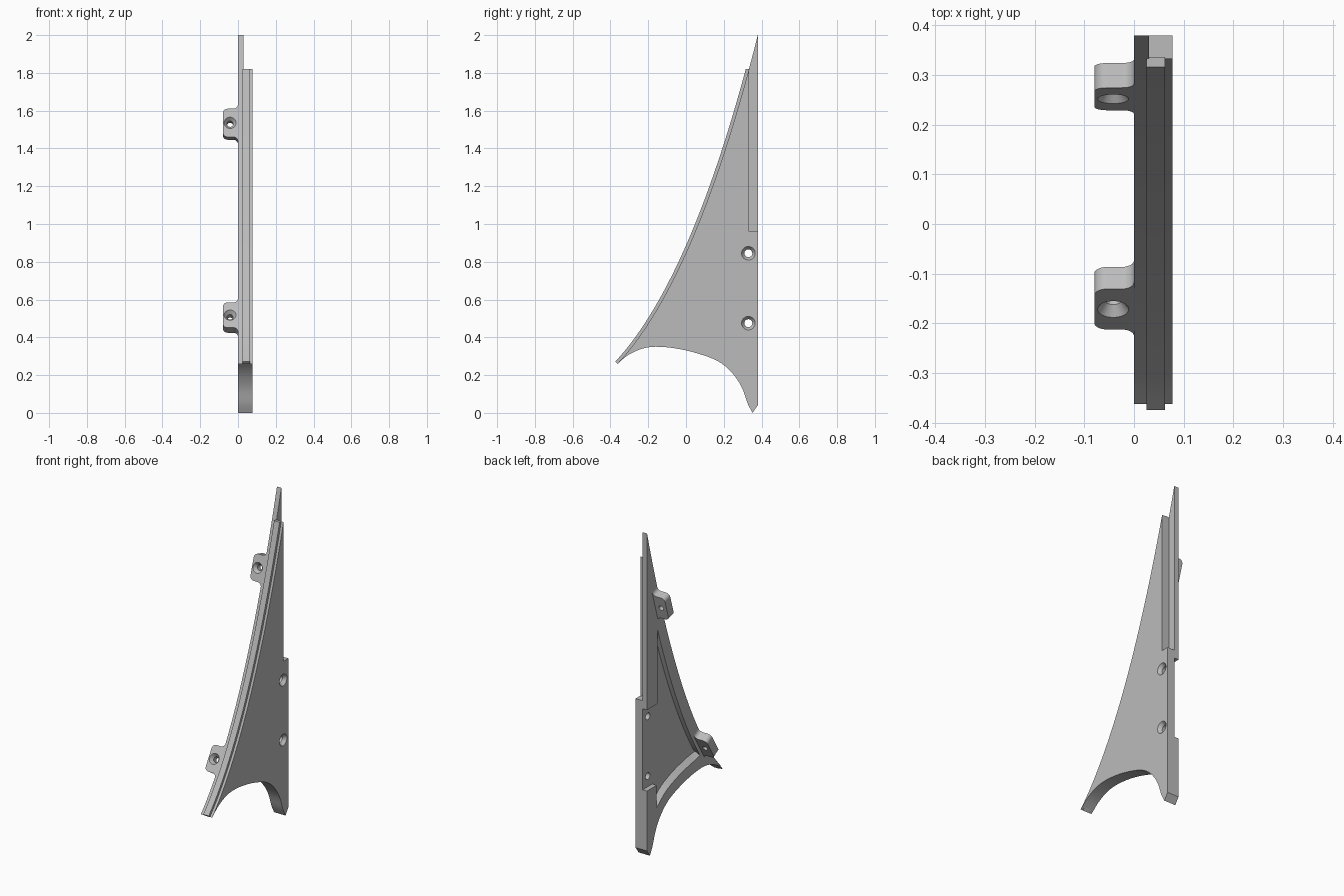
import bpy, bmesh
from math import radians, sin, cos, pi
from mathutils import Matrix, Vector

if "Cube" in bpy.data.objects:
    bpy.data.objects.remove(bpy.data.objects["Cube"])

grey = bpy.data.materials.new("light grey")
grey.use_nodes = True
grey.diffuse_color = (0.5, 0.5, 0.5, 1)
grey.node_tree.nodes["Principled BSDF"].inputs["Base Color"].default_value = (0.5, 0.5, 0.5, 1)

THICK, STEP = 0.078, 0.03
A, B, C = Vector((-0.363, 0.26)), Vector((0.055, 0.71)), Vector((0.38, 2.0))


def edge(t, off=0.0):
    """Point (y, z) on the curved front edge, pushed outwards by off."""
    p = A * (1 - t) ** 2 + B * 2 * t * (1 - t) + C * t * t
    d = tangent(t)
    return p + Vector((-d.y, d.x)) * off


def tangent(t):
    return ((B - A) * (1 - t) + (C - B) * t).normalized()


def sweep(t0, t1, off, n=28):
    return [edge(t0 + (t1 - t0) * i / n, off) for i in range(n + 1)]


def smooth(pts, n=4):
    """Catmull-Rom curve through the points."""
    v = [Vector(p) for p in pts]
    v = [2 * v[0] - v[1]] + v + [2 * v[-1] - v[-2]]
    out = []
    for a, b, c, d in zip(v, v[1:], v[2:], v[3:]):
        for i in range(n):
            t = i / n
            out.append(0.5 * (2 * b + (c - a) * t + (2 * a - 5 * b + 4 * c - d) * t * t
                              + (3 * b - a - 3 * c + d) * t ** 3))
    return out + [v[-2]]


def finish(name, bm):
    bmesh.ops.recalc_face_normals(bm, faces=bm.faces)
    me = bpy.data.meshes.new(name)
    bm.to_mesh(me)
    bm.free()
    me.materials.append(grey)
    ob = bpy.data.objects.new(name, me)
    bpy.context.collection.objects.link(ob)
    return ob


def loft(name, ring_a, ring_b):
    """Solid between two matching rings of 3D points."""
    bm = bmesh.new()
    a = [bm.verts.new(p) for p in ring_a]
    b = [bm.verts.new(p) for p in ring_b]
    bm.faces.new(a)
    bm.faces.new(b)
    for i in range(len(a)):
        j = (i + 1) % len(a)
        bm.faces.new((a[i], a[j], b[j], b[i]))
    return finish(name, bm)


def slab(name, pts, x0, x1):
    return loft(name, [(x0, *p) for p in pts], [(x1, *p) for p in pts])


def box(x0, x1, y0, y1, z0, z1):
    return slab("cutter", [(y0, z0), (y1, z0), (y1, z1), (y0, z1)], x0, x1)


def drill(frame, r0, r1, z0, z1):
    """Tapered round cutter along the frame's z axis."""
    bm = bmesh.new()
    bmesh.ops.create_cone(bm, cap_ends=True, segments=32, radius1=r0, radius2=r1, depth=z1 - z0,
                          matrix=frame @ Matrix.Translation((0, 0, (z0 + z1) / 2)))
    return finish("cutter", bm)


def cut(ob, cutter):
    bpy.context.view_layer.objects.active = ob
    m = ob.modifiers.new("cut", "BOOLEAN")
    m.operation, m.solver, m.object = "DIFFERENCE", "EXACT", cutter
    bpy.ops.object.modifier_apply(modifier=m.name)
    bpy.data.objects.remove(cutter)


# Main fin plate
lower_edge = smooth([(-0.363, 0.26), (-0.30, 0.31), (-0.22, 0.343), (-0.14, 0.35), (-0.035, 0.338),
                     (0.07, 0.312), (0.167, 0.275), (0.24, 0.217), (0.294, 0.138), (0.325, 0.053),
                     (0.352, 0)])
fin = slab("fin_plate", lower_edge + [Vector((0.38, 0.04))] + sweep(0, 1, 0)[:0:-1], 0, THICK)

# Stepped back edge above, and notch around the holes on the inner side
cut(fin, box(STEP, 0.2, 0.333, 0.5, 0.96, 2.2))

# Shallow pocket with a sloped lower wall
front = sweep(0.2, 0.74, -0.075, 20)
floor = smooth([(-0.09, 0.42), (-0.03, 0.41), (0.09, 0.38), (0.2, 0.335), (0.287, 0.27)])
lift = Vector((0, 0.03))
cut(fin, loft("cutter", [(-0.001, *p) for p in front[::-1] + floor],
              [(STEP, *p) for p in front[:0:-1] + [front[0] + lift * 0.7] + [p + lift for p in floor]]))
cut(fin, box(-0.1, STEP, 0.28, 0.5, 0.41, 0.91))

# Countersunk screw holes through the plate
for z in (0.475, 0.845):
    frame = Matrix.Translation((0, 0.33, z)) @ Matrix.Rotation(pi / 2, 4, "Y")
    cut(fin, drill(frame, 0.021, 0.021, -0.1, 0.2))
    cut(fin, drill(frame, 0.02, 0.0375, 0.056, THICK + 0.002))

# Raised ridge along the front edge
ridge = slab("front_ridge", sweep(0, 1, 0.016) + sweep(0, 1, -0.003)[::-1], 0.025, 0.0625)
cut(ridge, box(-0.1, 0.2, 0, 0.6, 1.82, 2.2))

# Side mounting tabs with flared roots
R = 0.025
arc = [i * pi / 12 for i in range(7)]
half = [(0.006, 0.103)] + [(-R + R * cos(a), 0.103 - R * sin(a)) for a in arc]
half += [(-0.055 - R * sin(a), 0.053 + R * cos(a)) for a in arc]
outline = half + [(x, -s) for x, s in reversed(half)]
tabs = []
for name, t in (("lower_tab", 0.235), ("upper_tab", 0.808)):
    p, d = edge(t), tangent(t)
    frame = Matrix(((1, 0, 0, 0), (0, d.x, -d.y, p.x), (0, d.y, d.x, p.y), (0, 0, 0, 1)))
    tab = loft(name, [frame @ Vector((x, s, -0.052)) for x, s in outline],
               [frame @ Vector((x, s, 0)) for x, s in outline])
    hole = frame @ Matrix.Translation((-0.042, 0, 0))
    cut(tab, drill(hole, 0.016, 0.016, -0.2, 0.1))
    cut(tab, drill(hole, 0.015, 0.033, -0.022, 0.002))
    tabs.append(tab)

# Smooth the curved walls, keep corners crisp
for ob in [fin, ridge] + tabs:
    bpy.ops.object.select_all(action="DESELECT")
    ob.select_set(True)
    bpy.context.view_layer.objects.active = ob
    bpy.ops.object.shade_smooth_by_angle(angle=radians(30))
